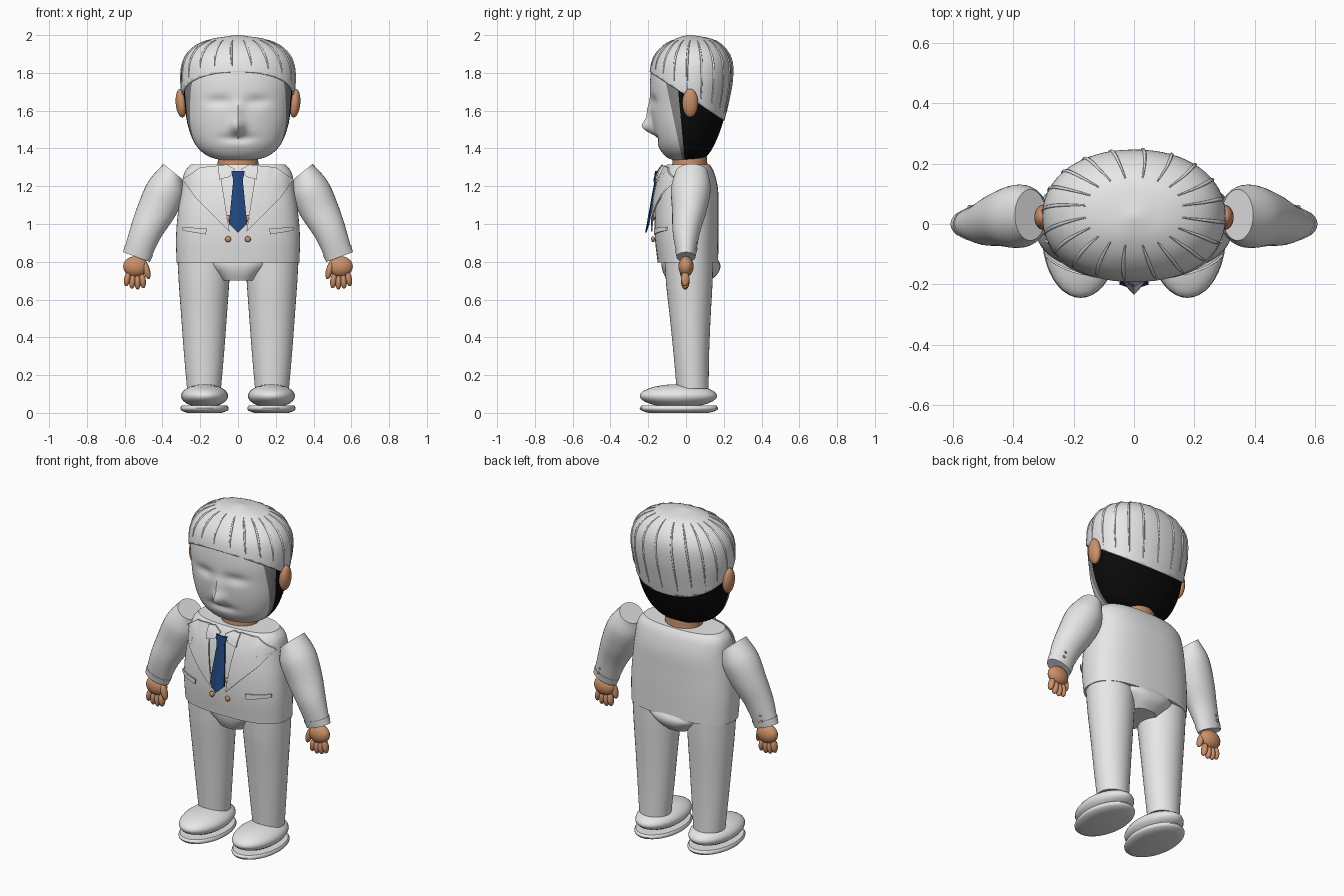
import bpy, bmesh, math
from mathutils import Vector

if "Cube" in bpy.data.objects:
    bpy.data.objects.remove(bpy.data.objects["Cube"])


def material(name, rgb):
    m = bpy.data.materials.new(name)
    m.use_nodes = True
    m.diffuse_color = (*rgb, 1)
    m.node_tree.nodes["Principled BSDF"].inputs["Base Color"].default_value = (*rgb, 1)
    return m


GREY = material("light grey", (0.8, 0.8, 0.8))
DARK = material("sideburn grey", (0.25, 0.25, 0.25))
BLACK = material("black", (0.003, 0.003, 0.003))
SKIN = material("tan skin", (0.6, 0.28, 0.14))
BLUE = material("navy blue", (0.015, 0.06, 0.2))


def finish(name, bm, *mats, angle=40):
    bmesh.ops.recalc_face_normals(bm, faces=bm.faces)
    me = bpy.data.meshes.new(name)
    bm.to_mesh(me)
    bm.free()
    ob = bpy.data.objects.new(name, me)
    bpy.context.collection.objects.link(ob)
    for m in mats:
        me.materials.append(m)
    bpy.ops.object.select_all(action='DESELECT')
    ob.select_set(True)
    bpy.context.view_layer.objects.active = ob
    bpy.ops.object.shade_smooth_by_angle(angle=math.radians(angle))
    return ob


def sample(table, u):
    """Smooth interpolation of table rows, u from 0 to 1."""
    t = u * (len(table) - 1)
    i = min(int(t), len(table) - 2)
    f = t - i
    a, b, c, d = (table[max(0, min(len(table) - 1, i + k))] for k in (-1, 0, 1, 2))
    return [q + f / 2 * (r - p + f * (2 * p - 5 * q + 4 * r - s + f * (3 * (q - r) + s - p)))
            for p, q, r, s in zip(a, b, c, d)]


def power(v, e):
    return math.copysign(abs(v) ** (2 / e), v)


def section_point(row, ang, e=2.0, cx=0):
    """Point on a horizontal section given as z, half width, front y, back y."""
    z, a, y0, y1 = row
    return Vector((cx + a * power(math.cos(ang), e),
                   (y0 + y1) / 2 + (y1 - y0) / 2 * power(math.sin(ang), e), z))


def loft(rings):
    bm = bmesh.new()
    rows = [[bm.verts.new(p) for p in r] for r in rings]
    n = len(rows[0])
    for lo, hi in zip(rows, rows[1:]):
        for i in range(n):
            bm.faces.new((lo[i], lo[(i + 1) % n], hi[(i + 1) % n], hi[i]))
    bm.faces.new(rows[0])
    bm.faces.new(rows[-1])
    return bm


def body_loft(table, n=48, steps=20, e=2.0, cx=0):
    return loft([[section_point(sample(table, k / steps), math.tau * i / n, e, cx)
                  for i in range(n)] for k in range(steps + 1)])


def ellipsoid(name, loc, size, mat, tilt=0):
    bm = bmesh.new()
    bmesh.ops.create_uvsphere(bm, u_segments=24, v_segments=14, radius=1)
    ob = finish(name, bm, mat)
    ob.location, ob.scale, ob.rotation_euler = loc, size, (0, tilt, 0)
    return ob


def plate(name, pts, depth, mat, thick=0.008):
    """Thin outline plate whose y follows depth(x, z)."""
    bm = bmesh.new()
    bm.faces.new([bm.verts.new((x, 0, z)) for x, z in pts])
    bmesh.ops.triangulate(bm, faces=bm.faces)
    bmesh.ops.subdivide_edges(bm, edges=bm.edges, cuts=5, use_grid_fill=True)
    for v in bm.verts:
        v.co.y = depth(v.co.x, v.co.z)
    geo = bmesh.ops.extrude_face_region(bm, geom=bm.faces[:])
    for v in geo["geom"]:
        if isinstance(v, bmesh.types.BMVert):
            v.co.y -= thick
    return finish(name, bm, mat)


# Head, with modelled nose, eye sockets and mouth
HEAD = [(1.335, .07, -.06, .06), (1.36, .16, -.11, .11), (1.42, .225, -.15, .15),
        (1.52, .265, -.175, .19), (1.64, .283, -.188, .218), (1.76, .295, -.19, .238),
        (1.86, .28, -.172, .235), (1.93, .225, -.12, .195), (1.972, .13, -.05, .13),
        (1.985, .01, .02, .035)]


def bump(v, x, z, sx, sz):
    return math.exp(-((v.co.x - x) / sx) ** 2 - ((v.co.z - z) / sz) ** 2)


bm = body_loft(HEAD, 96, 72, 2.15)
for v in bm.verts:
    if v.co.y < -0.05:
        v.co.y -= .055 * bump(v, 0, 1.515, .032, .04) + .022 * bump(v, 0, 1.59, .025, .06)
        v.co.y += .016 * (bump(v, .1, 1.65, .065, .028) + bump(v, -.1, 1.65, .065, .028))
        v.co.y += .018 * bump(v, 0, 1.455, .08, .022)
FRONT_CUT = (Vector((0, -.06, 1.53)), Vector((0, .33, .07)))
BACK_CUT = (Vector((0, -.025, 1.53)), Vector((0, .32, .03)))
for co, no in (FRONT_CUT, BACK_CUT):
    bmesh.ops.bisect_plane(bm, geom=bm.verts[:] + bm.edges[:] + bm.faces[:],
                           plane_co=co, plane_no=no)
for f in bm.faces:
    c = f.calc_center_median()
    f.material_index = sum((c - co).dot(no) > 0 for co, no in (FRONT_CUT, BACK_CUT))
finish("head", bm, GREY, DARK, BLACK)

# Hair cap cut along a slanting hairline
PIVOT = Vector((0, .025, 1.65))


def cap(p):
    return PIVOT + (p - PIVOT) * 1.03


bm = body_loft(HEAD, 64, 60, 2.15)
for v in bm.verts:
    v.co = cap(v.co)
    v.co.z += .006 * math.exp(-((v.co.x / .05) ** 2 + ((v.co.y - .02) / .05) ** 2))
bmesh.ops.bisect_plane(bm, geom=bm.verts[:] + bm.edges[:] + bm.faces[:], clear_inner=True,
                       plane_co=(0, 0, 1.68), plane_no=(0, .65, 1))
hair = finish("hair_cap", bm, GREY)
mod = hair.modifiers.new("thickness", 'SOLIDIFY')
mod.thickness = .012

# Raised hair strands along the cap
strands = bpy.data.curves.new("hair_strands", 'CURVE')
strands.dimensions = '3D'
strands.bevel_depth = .006
strands.bevel_resolution = 1
strands.use_fill_caps = True
strands.materials.append(GREY)
for k in range(20):
    ang = math.tau * (k + .5) / 20
    pts = [cap(section_point(sample(HEAD, .86 - .5 * j / 24), ang + .006 * j, 2.15))
           for j in range(25)]
    pts = [p for p in pts if p.z > 1.71 - .65 * p.y]
    sp = strands.splines.new('POLY')
    sp.points.add(len(pts) - 1)
    for j, p in enumerate(pts):
        sp.points[j].co = (*p, 1)
        sp.points[j].radius = .4 + .6 * math.sin(math.pi * j / (len(pts) - 1))
bpy.context.collection.objects.link(bpy.data.objects.new("hair_strands", strands))

# Neck and jacket body
finish("neck", body_loft([(1.27, .11, -.075, .115), (1.38, .105, -.07, .11)], steps=2), SKIN)
TORSO = [(.795, .325, -.15, .17), (.93, .328, -.165, .172), (1.06, .318, -.165, .172),
         (1.18, .3, -.15, .17), (1.27, .285, -.125, .15), (1.315, .25, -.1, .125)]
finish("jacket", body_loft(TORSO, 64, 30, 2.5), GREY)


def chest(x, z):
    row = min((sample(TORSO, k / 60) for k in range(61)), key=lambda r: abs(r[0] - z))
    t = min(abs(x) / row[1], .97)
    mid, half = (row[2] + row[3]) / 2, (row[3] - row[2]) / 2
    return mid - half * (1 - t ** 2.5) ** .4 - .003


# Hips
finish("hips", body_loft([(.7, .09, -.1, .13), (.74, .13, -.12, .17),
                          (.78, .18, -.13, .182), (.82, .2, -.13, .165)], e=2.6), GREY)

# Tie hanging forward from the collar
def tie_depth(x, z):
    return -.15 - (1.28 - z) * .18 + abs(x) * .15


plate("tie_blade", [(-.025, 1.235), (-.048, 1.0), (0, .955), (.048, 1.0), (.025, 1.235)],
      tie_depth, BLUE)
plate("tie_knot", [(-.036, 1.28), (-.024, 1.225), (.024, 1.225), (.036, 1.28)],
      lambda x, z: tie_depth(x, z) - .006, BLUE)

# Mirrored parts
LAPEL = [(.1, 1.31), (.2, 1.3), (.295, 1.235), (.21, 1.2), (.225, 1.14), (.045, .96)]
COLLAR = [(.015, 1.29), (.06, 1.315), (.105, 1.31), (.1, 1.235), (.045, 1.25)]
FLAP = [(.17, .945), (.295, .965), (.295, .985), (.165, .975)]
LEG = [(.13, .09, -.05, .12), (.3, .105, -.065, .122), (.5, .12, -.085, .13),
       (.68, .133, -.105, .14), (.84, .142, -.115, .145)]
# arm rows: outer x, outer z, inner x, inner z, centre y, half depth
ARM = [(.395, 1.318, .292, 1.235, .03, .085), (.475, 1.225, .285, 1.15, .026, .105),
       (.53, 1.1, .33, 1.045, .018, .092), (.57, .98, .41, .925, .002, .072),
       (.605, .85, .47, .8, 0, .048)]


def arm_ring(row, s, grow=1.0, n=32):
    ox, oz, ix, iz, cy, hy = row
    mid = Vector((ox + ix, 0, oz + iz)) / 2 + Vector((0, cy, 0))
    half = Vector((ox - ix, 0, oz - iz)) / 2 * grow
    ring = [mid + half * math.cos(a) + Vector((0, hy * grow * math.sin(a), 0))
            for a in (math.tau * i / n for i in range(n))]
    return [Vector((s * p.x, p.y, p.z)) for p in ring]


for s, side in ((1, "left"), (-1, "right")):
    for name, pts, lift in (("lapel", LAPEL, .008), ("collar", COLLAR, .02),
                            ("pocket_flap", FLAP, .006)):
        plate(f"{side}_{name}", [(s * x, z) for x, z in pts],
              lambda x, z: chest(x, z) - lift, GREY)
    for z in (.92, 1.03):
        ellipsoid(f"{side}_jacket_button", (s * .052, chest(.052, z) - .008, z),
                  (.016, .01, .016), SKIN)
    ellipsoid(f"{side}_ear", (s * .3, .022, 1.64), (.03, .042, .076), SKIN, s * .08)

    # Sleeve, cuff and cuff buttons
    finish(f"{side}_sleeve", loft([arm_ring(sample(ARM, k / 24), s) for k in range(25)]), GREY)
    finish(f"{side}_cuff", loft([arm_ring(sample(ARM, u), s, 1.05) for u in (.91, .96, 1)]), GREY)
    for x, z in ((.535, .9), (.545, .87)):
        ellipsoid(f"{side}_cuff_button", (s * x, .056, z), (.007, .007, .007), SKIN)

    # Hand with fingers and thumb
    ellipsoid(f"{side}_palm", (s * .542, 0, .775), (.066, .04, .055), SKIN)
    for i, drop in enumerate((.7, .693, .697, .71)):
        ellipsoid(f"{side}_finger", (s * (.505 + .027 * i), -.004, drop),
                  (.017, .022, .04), SKIN, s * (.12 - .1 * i))
    ellipsoid(f"{side}_thumb", (s * .484, -.012, .755), (.018, .022, .048), SKIN, s * .25)

    # Trouser leg and shoe
    finish(f"{side}_leg", body_loft(LEG, 40, 16, 2.0, s * .18), GREY)
    ellipsoid(f"{side}_shoe", (s * .177, -.04, .09), (.125, .205, .062), GREY)
    sole = [(0, .09, -.2, .12), (.012, .122, -.235, .16), (.025, .128, -.245, .17),
            (.038, .122, -.235, .16)]
    finish(f"{side}_sole", body_loft(sole, 40, 6, 2.0, s * .177), GREY)
